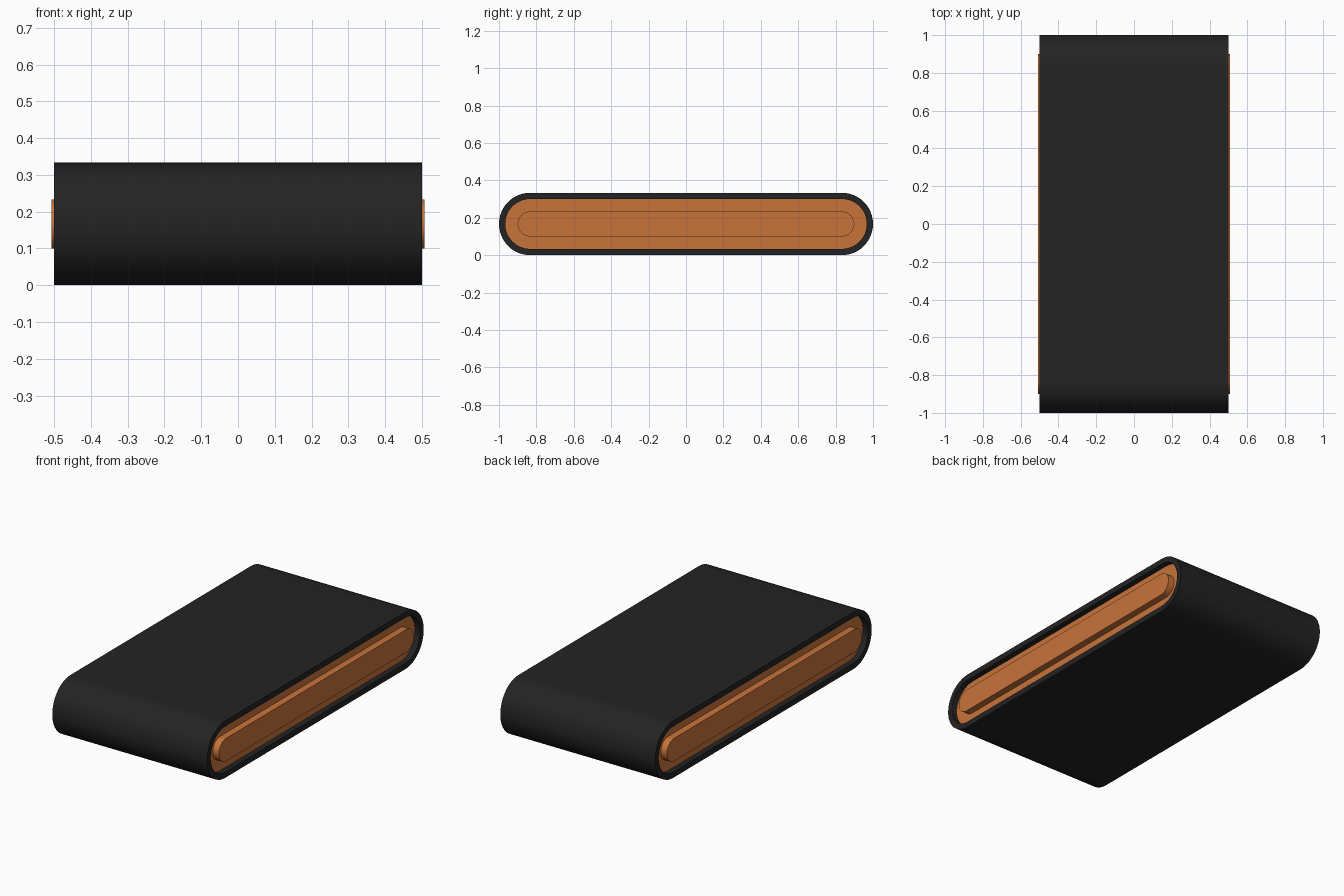
import bpy, bmesh, math

if "Cube" in bpy.data.objects:
    bpy.data.objects.remove(bpy.data.objects["Cube"])

CY, CZ, SEG = 0.8333, 0.1667, 24   # end-roller centre, mid height, segments per half turn


def material(name, rgb):
    m = bpy.data.materials.new(name)
    m.diffuse_color = (*rgb, 1)
    m.use_nodes = True
    m.node_tree.nodes["Principled BSDF"].inputs["Base Color"].default_value = m.diffuse_color
    return m


def stadium(x, r):
    # rounded slot outline in the y-z plane, counter-clockwise seen from +x
    pts = []
    for side, start in ((1, -math.pi / 2), (-1, math.pi / 2)):
        for i in range(SEG + 1):
            a = start + math.pi * i / SEG
            pts.append((x, side * CY + r * math.cos(a), CZ + r * math.sin(a)))
    return pts


def sweep(name, path, mat, cap_start=False, cap_end=False):
    # skin a series of (x, radius) outlines
    bm = bmesh.new()
    loops = [[bm.verts.new(p) for p in stadium(x, r)] for x, r in path]
    for a, b in zip(loops, loops[1:]):
        n = len(a)
        for i in range(n):
            j = (i + 1) % n
            bm.faces.new((a[i], a[j], b[j], b[i]))
    if cap_start:
        bm.faces.new(loops[0][::-1])
    if cap_end:
        bm.faces.new(loops[-1])
    me = bpy.data.meshes.new(name)
    bm.to_mesh(me)
    bm.free()
    me.materials.append(mat)
    ob = bpy.data.objects.new(name, me)
    bpy.context.collection.objects.link(ob)
    bpy.ops.object.select_all(action='DESELECT')
    ob.select_set(True)
    bpy.context.view_layer.objects.active = ob
    bpy.ops.object.shade_smooth_by_angle(angle=math.radians(30))
    return ob


black = material("black rubber", (0.017, 0.017, 0.017))
orange = material("orange metal", (0.58, 0.173, 0.043))

# belt with inward lips at both sides
sweep("belt", [(-0.467, 0.1333), (-0.5, 0.1333), (-0.5, 0.1667),
               (0.5, 0.1667), (0.5, 0.1333), (0.467, 0.1333)], black)

# recessed side frames with raised centre plates
side = [(0.467, 0.1333), (0.467, 0.0667), (0.507, 0.0667)]
sweep("right_frame", side, orange, cap_end=True)
sweep("left_frame", [(-x, r) for x, r in reversed(side)], orange, cap_start=True)
